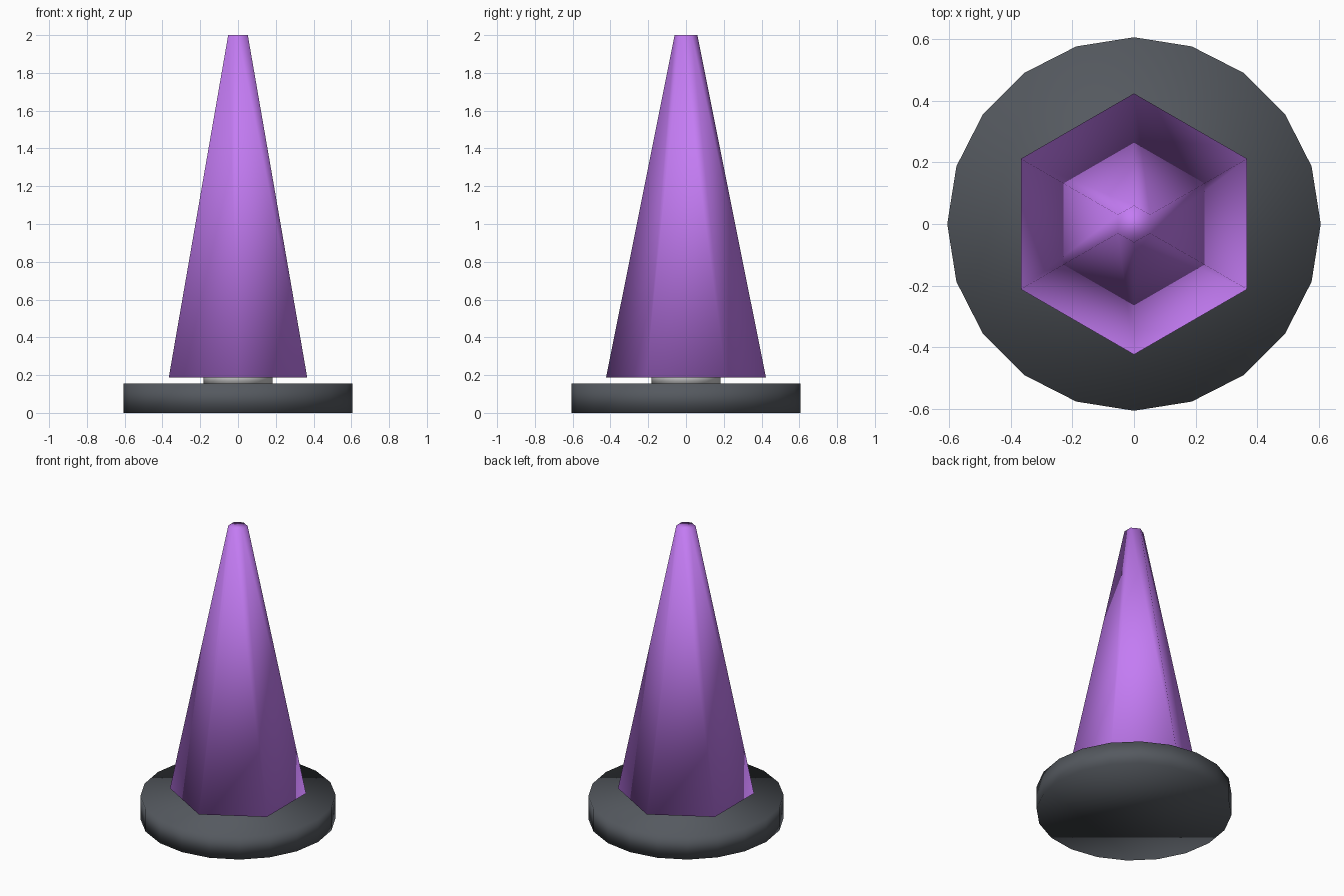
import bpy, math

if "Cube" in bpy.data.objects:
    bpy.data.objects.remove(bpy.data.objects["Cube"])


def material(name, color):
    m = bpy.data.materials.new(name)
    m.diffuse_color = color
    m.use_nodes = True
    m.node_tree.nodes["Principled BSDF"].inputs["Base Color"].default_value = m.diffuse_color
    return m


def frustum(name, sides, r1, r2, z1, z2, mat=None, turn=0.0):
    bpy.ops.mesh.primitive_cone_add(vertices=sides, radius1=r1, radius2=r2,
                                    depth=z2 - z1, location=(0, 0, (z1 + z2) / 2),
                                    rotation=(0, 0, turn))
    ob = bpy.context.object
    ob.name = name
    bpy.ops.object.shade_smooth()
    if mat:
        ob.data.materials.append(mat)
    return ob


dark = material("dark_grey", (0.09, 0.1, 0.115, 1))
purple = material("purple", (0.55, 0.2, 0.9, 1))

# Round 20-sided foot
frustum("base", 20, 0.605, 0.605, 0.0, 0.155, dark)
# Short grey neck between foot and shade
frustum("neck", 20, 0.182, 0.182, 0.15, 0.22)
# Tall hexagonal tapered shade, corners on the y axis
frustum("shade", 6, 0.423, 0.06, 0.188, 2.0, purple)
